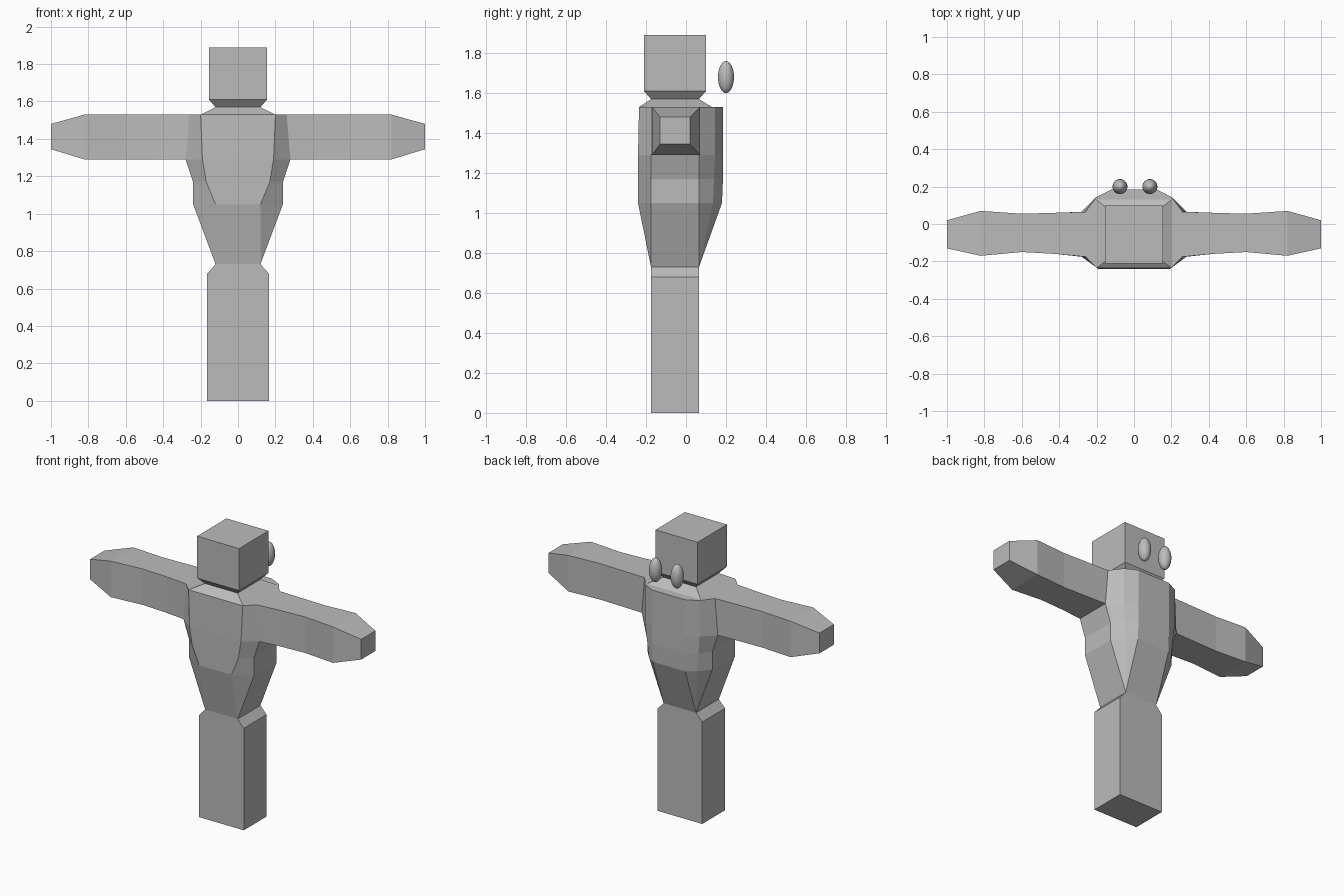
import bpy, bmesh

if "Cube" in bpy.data.objects:
    bpy.data.objects.remove(bpy.data.objects["Cube"])

grey = bpy.data.materials.new("plain_grey")
grey.diffuse_color = (0.5, 0.5, 0.5, 1)
grey.use_nodes = True
grey.node_tree.nodes["Principled BSDF"].inputs["Base Color"].default_value = grey.diffuse_color

Y0, Y1 = -0.175, 0.065  # front and back of the limb cross-section


def finish(name, bm):
    bmesh.ops.remove_doubles(bm, verts=bm.verts, dist=0.0005)
    bmesh.ops.recalc_face_normals(bm, faces=bm.faces)
    me = bpy.data.meshes.new(name)
    bm.to_mesh(me)
    bm.free()
    me.materials.append(grey)
    ob = bpy.data.objects.new(name, me)
    bpy.context.collection.objects.link(ob)
    return ob


def loft(bm, rings, skip=None, caps=(True, True)):
    loops = [[bm.verts.new(p) for p in r] for r in rings]
    n = len(loops[0])
    for k, (a, b) in enumerate(zip(loops, loops[1:])):
        for i in range(n):
            if skip and skip(k, i):
                continue
            j = (i + 1) % n
            bm.faces.new((a[i], a[j], b[j], b[i]))
    if caps[0]:
        bm.faces.new(loops[0])
    if caps[1]:
        bm.faces.new(loops[-1])


def rect(z, x, y0, y1):
    return [(-x, y0, z), (x, y0, z), (x, y1, z), (-x, y1, z)]


def torso_ring(z, half):
    # half outline front to back, mirrored across x
    return [(x, y, z) for x, y in half] + [(-x, y, z) for x, y in reversed(half)]


# torso with open arm sockets, tapering to the waist
body = bmesh.new()
levels = [
    (1.53, [(0.20, -0.235), (0.26, Y0), (0.26, Y1), (0.20, 0.145), (0.12, 0.185)]),
    (1.29, [(0.19, -0.24), (0.28, Y0), (0.28, Y1), (0.20, 0.145), (0.12, 0.185)]),
    (1.17, [(0.17, -0.24), (0.24, Y0), (0.24, Y1), (0.19, 0.14), (0.12, 0.185)]),
    (1.05, [(0.12, -0.24), (0.24, Y0), (0.24, Y1), (0.18, 0.135), (0.12, 0.18)]),
    (0.73, [(0.12, Y0), (0.12, Y0), (0.12, Y1), (0.12, Y1), (0.12, Y1)]),
]
loft(body, [torso_ring(z, h) for z, h in levels],
     skip=lambda k, i: k == 0 and i in (1, 7), caps=(True, False))

# arms reaching out from the sockets
stations = [  # x at top, x at bottom, front y, back y, bottom z, top z
    (0.26, 0.28, Y0, Y1, 1.29, 1.53),
    (0.42, 0.42, -0.16, 0.06, 1.29, 1.53),
    (0.60, 0.60, -0.15, 0.055, 1.29, 1.53),
    (0.82, 0.82, -0.17, 0.07, 1.29, 1.53),
    (1.00, 1.00, -0.13, 0.02, 1.345, 1.48),
]
for s in (-1, 1):
    loft(body, [[(s * xb, a, b), (s * xb, c, b), (s * xt, c, t), (s * xt, a, t)]
                for xt, xb, a, c, b, t in stations], caps=(False, True))

# joined legs below the waist
loft(body, [rect(0.73, 0.12, Y0, Y1), rect(0.68, 0.165, Y0, Y1),
            rect(0, 0.165, Y0, Y1)], caps=(False, True))
finish("body", body)

# sloped collar, neck and box head
head = bmesh.new()
loft(head, [rect(1.53, 0.20, -0.235, 0.13), rect(1.57, 0.12, Y0, Y1),
            rect(1.61, 0.155, -0.21, 0.10), rect(1.89, 0.155, -0.21, 0.10)],
     caps=(False, True))
finish("head", head)

# floating oval eyes
for name, x in (("eye_left", -0.075), ("eye_right", 0.085)):
    bm = bmesh.new()
    bmesh.ops.create_uvsphere(bm, u_segments=32, v_segments=16, radius=1)
    bmesh.ops.scale(bm, vec=(0.04, 0.04, 0.08), verts=bm.verts)
    bmesh.ops.translate(bm, vec=(x, 0.2, 1.68), verts=bm.verts)
    for f in bm.faces:
        f.smooth = True
    finish(name, bm)
